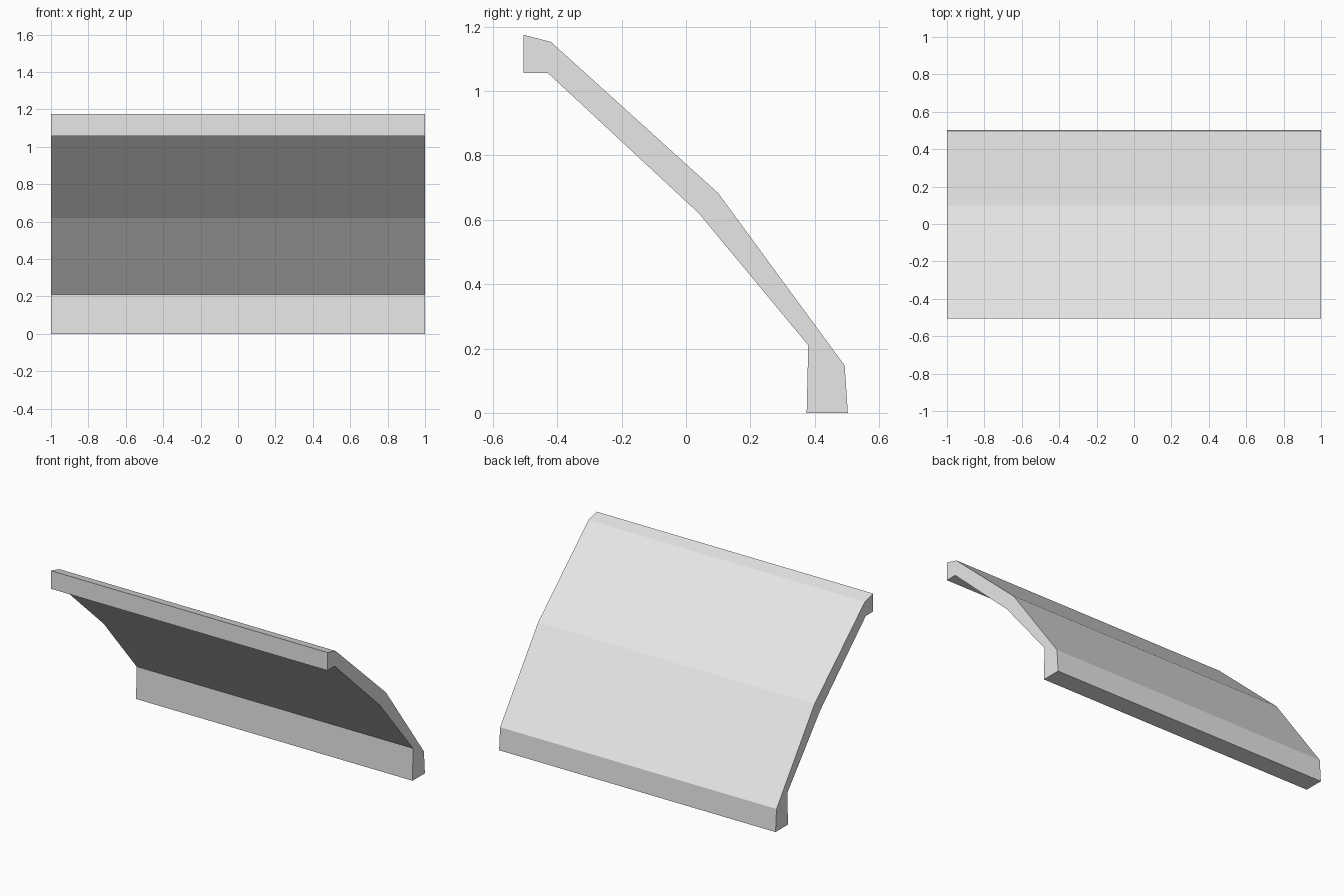
import bpy
import bmesh

cube = bpy.data.objects.get("Cube")
if cube:
    bpy.data.objects.remove(cube, do_unlink=True)

# Plain grey material
grey = bpy.data.materials.new("light_grey")
grey.use_nodes = True
colour = (0.8, 0.8, 0.8, 1)
grey.diffuse_color = colour
grey.node_tree.nodes["Principled BSDF"].inputs["Base Color"].default_value = colour


def extrude_profile(name, profile, half_width, material):
    """Sweep a closed (y, z) outline along x, centred on x = 0."""
    bm = bmesh.new()
    outline = bm.faces.new([bm.verts.new((-half_width, y, z)) for y, z in profile])
    result = bmesh.ops.extrude_face_region(bm, geom=[outline], use_keep_orig=True)
    moved = [v for v in result["geom"] if isinstance(v, bmesh.types.BMVert)]
    bmesh.ops.translate(bm, verts=moved, vec=(2 * half_width, 0, 0))
    bmesh.ops.recalc_face_normals(bm, faces=bm.faces)
    mesh = bpy.data.meshes.new(name)
    bm.to_mesh(mesh)
    bm.free()
    mesh.materials.append(material)
    obj = bpy.data.objects.new(name, mesh)
    bpy.context.collection.objects.link(obj)
    return obj


# Folded roof panel: outer surface from foot to ridge, then the underside back down
outer = [(0.503, 0.0), (0.493, 0.147), (0.10, 0.683), (-0.42, 1.153), (-0.505, 1.175)]
inner = [(-0.505, 1.057), (-0.43, 1.057), (0.04, 0.62), (0.38, 0.21), (0.375, 0.0)]
extrude_profile("roof_panel", outer + inner, 1.0, grey)
